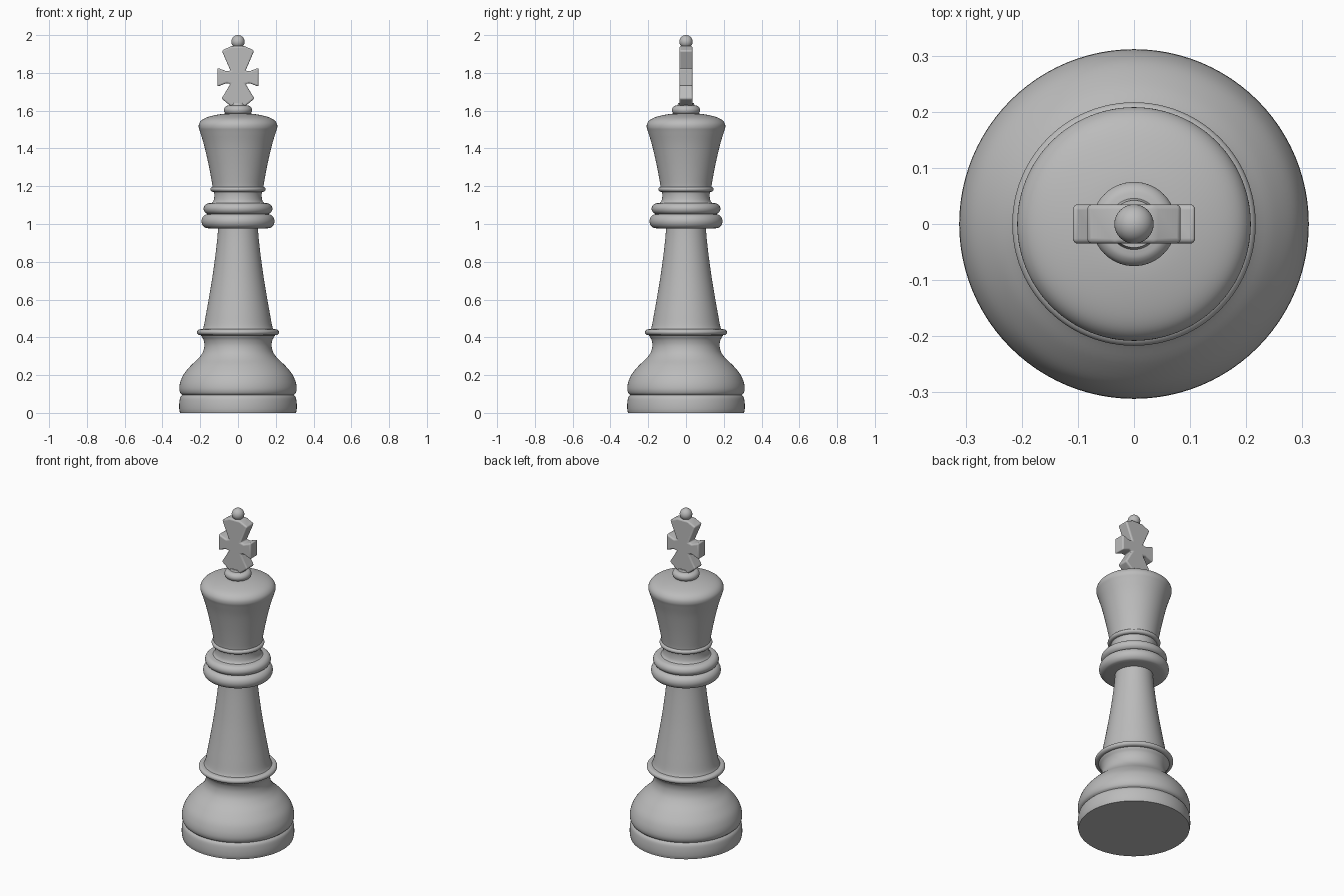
import bpy, bmesh, math
from mathutils import Vector

cube = bpy.data.objects.get("Cube")
if cube:
    bpy.data.objects.remove(cube)

grey = bpy.data.materials.new("plain grey")
grey.use_nodes = True
grey.diffuse_color = (0.5, 0.5, 0.5, 1)
grey.node_tree.nodes["Principled BSDF"].inputs["Base Color"].default_value = (0.5, 0.5, 0.5, 1)


def finish(bm, name, bevel=0):
    mesh = bpy.data.meshes.new(name)
    bmesh.ops.recalc_face_normals(bm, faces=bm.faces)
    bm.to_mesh(mesh)
    bm.free()
    mesh.materials.append(grey)
    obj = bpy.data.objects.new(name, mesh)
    bpy.context.collection.objects.link(obj)
    if bevel:
        mod = obj.modifiers.new("rounded edges", 'BEVEL')
        mod.width, mod.segments = bevel, 4
        mod.limit_method, mod.angle_limit = 'ANGLE', math.radians(25)
    bpy.ops.object.select_all(action='DESELECT')
    obj.select_set(True)
    bpy.context.view_layer.objects.active = obj
    bpy.ops.object.shade_smooth_by_angle(angle=math.radians(40))
    return obj


def smooth_path(pts, steps=5):
    """Smooth curve through (radius, height) points."""
    p = [Vector(q) for q in pts]
    p = [2 * p[0] - p[1]] + p + [2 * p[-1] - p[-2]]
    out = []
    for a, b, c, d in zip(p, p[1:], p[2:], p[3:]):
        for i in range(steps):
            t = i / steps
            out.append(0.5 * (2 * b + (c - a) * t + (2 * a - 5 * b + 4 * c - d) * t ** 2
                              + (3 * b - a - 3 * c + d) * t ** 3))
    return out + [p[-2]]


def lathe(name, pts, sides=96):
    """Turn a smoothed profile about the z axis, closed at both ends."""
    path = smooth_path(pts)
    bm = bmesh.new()
    rings = []
    for r, z in path:
        rings.append([bm.verts.new((r * math.cos(k * math.tau / sides),
                                    r * math.sin(k * math.tau / sides), z))
                      for k in range(sides)])
    for low, high in zip(rings, rings[1:]):
        for k in range(sides):
            n = (k + 1) % sides
            bm.faces.new((low[k], low[n], high[n], high[k]))
    bm.faces.new(rings[0])
    bm.faces.new(rings[-1])
    return finish(bm, name)


def bead(name, r, z, half, tube):
    """Rounded disc with a turned rim."""
    arc = [math.radians(a) for a in range(-90, 91, 30)]
    return lathe(name, [(r - tube + tube * math.cos(a), z + half * math.sin(a)) for a in arc])


# Foot and bulb
lathe("foot", [(.307, 0), (.311, .02), (.311, .05), (.306, .08), (.294, .096)])
lathe("bulb", [(.294, .094), (.306, .106), (.311, .13), (.305, .165), (.287, .205),
               (.25, .25), (.21, .288), (.187, .32), (.178, .355), (.182, .385),
               (.193, .405), (.2, .42)])
bead("lower_ring", .217, .427, .016, .02)

# Tapering stem
lathe("stem", [(.192, .435), (.181, .46), (.168, .53), (.152, .62), (.134, .73),
               (.119, .84), (.109, .93), (.104, 1.0)])

# Collars and neck
bead("lower_collar", .193, 1.015, .038, .035)
bead("upper_collar", .182, 1.081, .03, .033)
lathe("neck", [(.15, 1.1), (.132, 1.118), (.126, 1.14), (.126, 1.165), (.132, 1.18)])
bead("neck_ring", .146, 1.184, .014, .016)

# Head
lathe("head", [(.134, 1.185), (.138, 1.22), (.155, 1.31), (.179, 1.415), (.2, 1.485),
               (.208, 1.512), (.204, 1.535), (.185, 1.555), (.148, 1.57),
               (.09, 1.582), (.03, 1.586)])

# Finial
bead("finial_ring", .075, 1.603, .025, .028)
lathe("finial_neck", [(.056, 1.615), (.046, 1.627), (.042, 1.64)])

# Cross: half outline mirrored, then thickened front to back
half = [(.04, 1.625), (.087, 1.664), (.04, 1.742), (.06, 1.746), (.109, 1.727),
        (.109, 1.827), (.06, 1.808), (.04, 1.812), (.086, 1.918), (.035, 1.942)]
outline = half + [(-x, z) for x, z in reversed(half)]
bm = bmesh.new()
face = bm.faces.new([bm.verts.new((x, -.035, z)) for x, z in outline])
moved = bmesh.ops.extrude_face_region(bm, geom=[face])["geom"]
bmesh.ops.translate(bm, vec=(0, .07, 0),
                    verts=[v for v in moved if isinstance(v, bmesh.types.BMVert)])
finish(bm, "cross", bevel=.009)

# Ball on top
bm = bmesh.new()
bmesh.ops.create_uvsphere(bm, u_segments=32, v_segments=20, radius=.035)
bmesh.ops.translate(bm, vec=(0, 0, 1.965), verts=bm.verts)
finish(bm, "top_ball")
